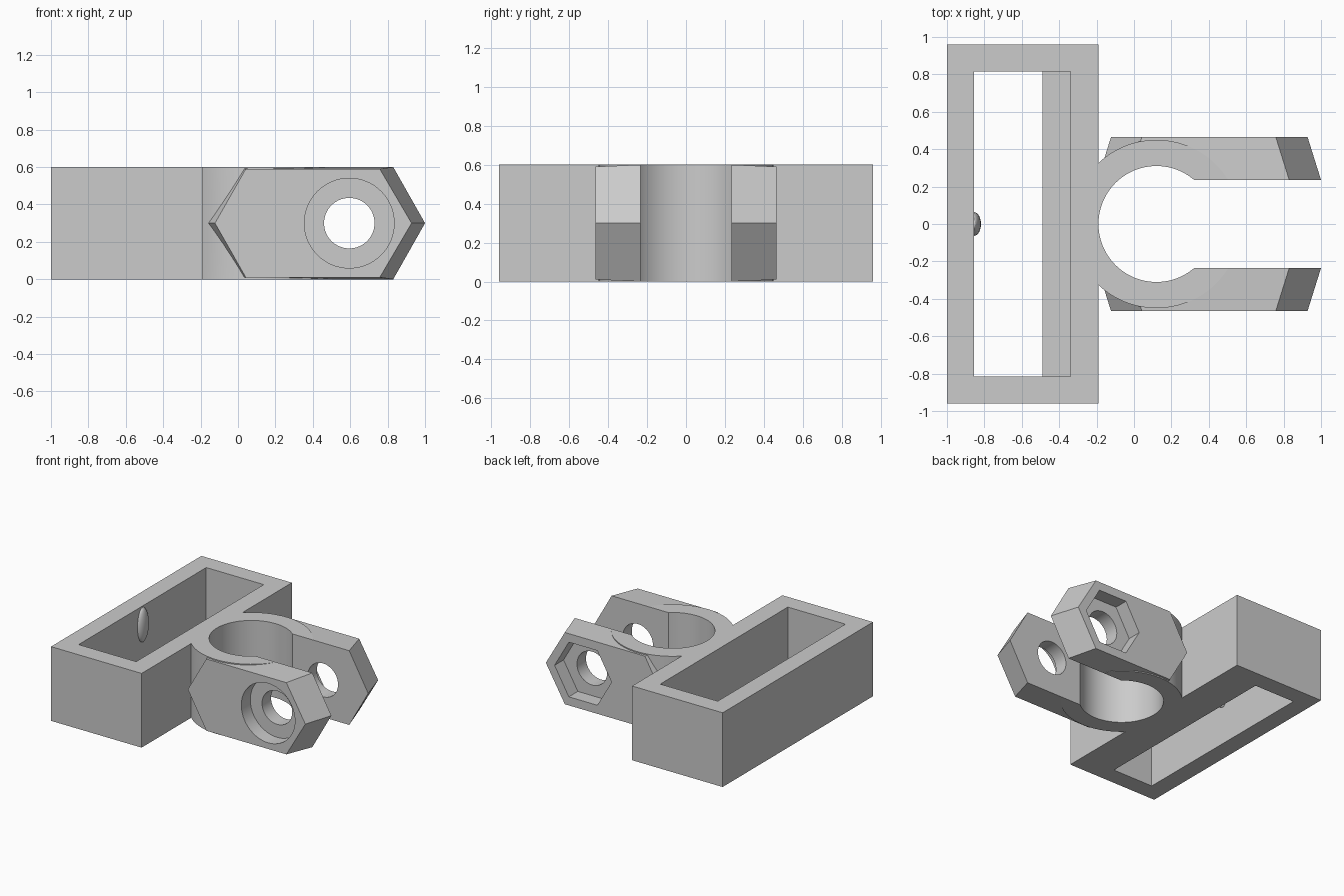
import bpy
import bmesh
import math
from mathutils import Matrix

if "Cube" in bpy.data.objects:
    bpy.data.objects.remove(bpy.data.objects["Cube"], do_unlink=True)

grey = bpy.data.materials.new("plain grey")
grey.use_nodes = True
grey.diffuse_color = (0.6, 0.6, 0.6, 1)
grey.node_tree.nodes["Principled BSDF"].inputs["Base Color"].default_value = (0.6, 0.6, 0.6, 1)

H = 0.6            # overall height
BORE_X = 0.12      # clamp bore centre
BOLT_X = 0.595     # bolt hole centre
GAP = 0.235        # half the gap between the arms
OUT = 0.465        # outer face of the arms


def finish(name, bm):
    bmesh.ops.recalc_face_normals(bm, faces=bm.faces)
    mesh = bpy.data.meshes.new(name)
    bm.to_mesh(mesh)
    bm.free()
    mesh.materials.append(grey)
    obj = bpy.data.objects.new(name, mesh)
    bpy.context.collection.objects.link(obj)
    return obj


def box(name, x, y, z):
    bm = bmesh.new()
    size = [b - a for a, b in (x, y, z)]
    mid = [(a + b) / 2 for a, b in (x, y, z)]
    bmesh.ops.create_cube(bm, size=1, matrix=Matrix.Translation(mid) @ Matrix.Diagonal((*size, 1)))
    return finish(name, bm)


def cylinder(name, radius, depth, centre, sides=96, along_y=False):
    bm = bmesh.new()
    turn = Matrix.Rotation(math.pi / 2, 4, "X") if along_y else Matrix.Identity(4)
    bmesh.ops.create_cone(bm, cap_ends=True, segments=sides, radius1=radius, radius2=radius,
                          depth=depth, matrix=Matrix.Translation(centre) @ turn)
    return finish(name, bm)


def combine(obj, other, operation):
    mod = obj.modifiers.new("join", "BOOLEAN")
    mod.operation, mod.solver, mod.object = operation, "EXACT", other
    bpy.context.view_layer.objects.active = obj
    bpy.ops.object.modifier_apply(modifier=mod.name)
    bpy.data.objects.remove(other, do_unlink=True)


def hex_arm(name, side):
    # Elongated hexagon that tapers towards its outer face
    bm = bmesh.new()
    rings = []
    for y, inset, drop in ((GAP, 0, 0), (OUT, 0.072, 0.01)):
        left, right = -0.195 + inset, 1 - inset
        top, low = H - drop, drop
        outline = ((left, H / 2), (left + 0.165, low), (right - 0.17, low),
                   (right, H / 2), (right - 0.17, top), (left + 0.165, top))
        rings.append([bm.verts.new((x, side * y, z)) for x, z in outline])
    bm.faces.new(rings[0])
    bm.faces.new(rings[1])
    for i in range(6):
        j = (i + 1) % 6
        bm.faces.new((rings[0][i], rings[0][j], rings[1][j], rings[1][i]))
    return finish(name, bm)


def smooth(obj):
    bpy.ops.object.select_all(action="DESELECT")
    obj.select_set(True)
    bpy.context.view_layer.objects.active = obj
    bpy.ops.object.shade_smooth_by_angle(angle=math.radians(25))


# Rectangular frame with a ledge along the clamp side of its slot
frame = box("frame", (-1, -0.19), (-0.96, 0.96), (0, H))
combine(frame, box("slot", (-0.855, -0.49), (-0.815, 0.815), (-0.1, H + 0.1)), "DIFFERENCE")
combine(frame, box("slot_step", (-0.6, -0.34), (-0.815, 0.815), (0.13, H + 0.1)), "DIFFERENCE")

# Clamp: round collar with two hexagonal arms
clamp = cylinder("clamp", 0.45, H, (BORE_X, 0, H / 2))
for side in (-1, 1):
    combine(clamp, hex_arm("arm", side), "UNION")
combine(clamp, cylinder("bore", 0.31, 1, (BORE_X, 0, H / 2)), "DIFFERENCE")
combine(clamp, box("gap", (BORE_X, 1.2), (-GAP, GAP), (-0.1, H + 0.1)), "DIFFERENCE")
combine(clamp, box("frame_side", (-0.6, -0.19), (-1, 1), (-0.1, H + 0.1)), "DIFFERENCE")

# Bolt hole, round head recess in front, hexagonal nut pocket behind
combine(clamp, cylinder("bolt_hole", 0.135, 2, (BOLT_X, 0, H / 2), 64, True), "DIFFERENCE")
combine(clamp, cylinder("head_recess", 0.24, 0.23, (BOLT_X, -OUT, H / 2), 64, True), "DIFFERENCE")
nut = cylinder("nut_pocket", 0.255, 0.23, (BOLT_X, OUT, H / 2), 6, True)
nut.data.transform(Matrix.Translation((BOLT_X, 0, H / 2)) @ Matrix.Rotation(math.pi / 6, 4, "Y")
                   @ Matrix.Translation((-BOLT_X, 0, -H / 2)))
combine(clamp, nut, "DIFFERENCE")
smooth(clamp)

# Oval bump on the inner wall of the slot
bm = bmesh.new()
bmesh.ops.create_uvsphere(bm, u_segments=32, v_segments=16, radius=1,
                          matrix=Matrix.Translation((-0.855, 0, 0.45)) @ Matrix.Diagonal((0.037, 0.063, 0.14, 1)))
bump = finish("slot_bump", bm)
smooth(bump)
